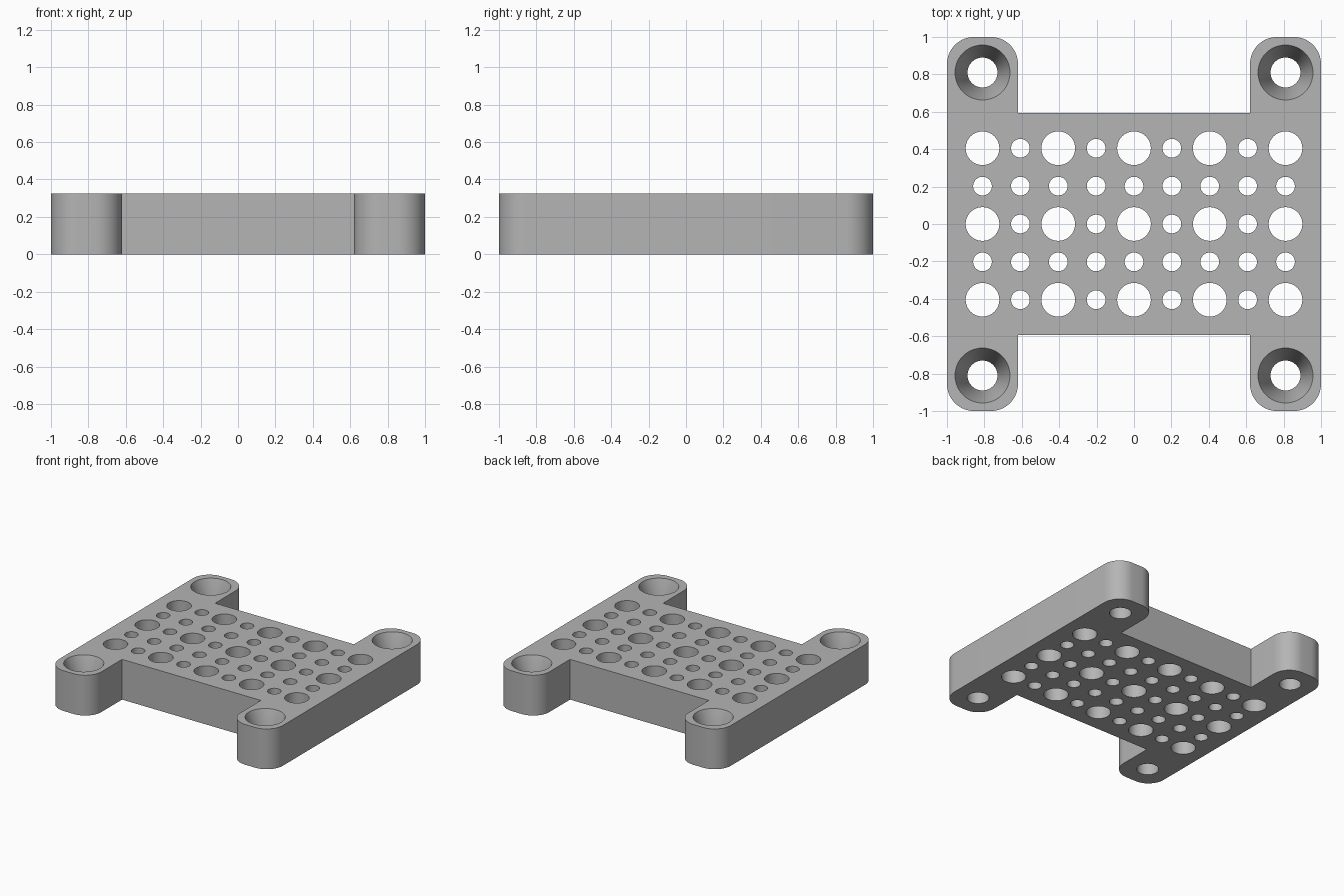
import bpy
import bmesh
import math

if "Cube" in bpy.data.objects:
    bpy.data.objects.remove(bpy.data.objects["Cube"])

HEIGHT = 0.325
PITCH = 0.2025
EAR_RADIUS = 0.145

grey = bpy.data.materials.new("grey_plastic")
grey.use_nodes = True
colour = (0.46, 0.46, 0.46, 1)
grey.diffuse_color = colour
grey.node_tree.nodes["Principled BSDF"].inputs["Base Color"].default_value = colour


def make_object(name, bm):
    bmesh.ops.recalc_face_normals(bm, faces=bm.faces[:])
    mesh = bpy.data.meshes.new(name)
    bm.to_mesh(mesh)
    bm.free()
    mesh.materials.append(grey)
    obj = bpy.data.objects.new(name, mesh)
    bpy.context.collection.objects.link(obj)
    return obj


def add_revolved(bm, x, y, rings, sides=48):
    """Closed round solid from (radius, z) rings, bottom to top."""
    loops = []
    for r, z in rings:
        loops.append([bm.verts.new((x + r * math.cos(math.tau * i / sides),
                                    y + r * math.sin(math.tau * i / sides), z))
                      for i in range(sides)])
    for low, high in zip(loops, loops[1:]):
        for i in range(sides):
            j = (i + 1) % sides
            bm.faces.new((low[i], low[j], high[j], high[i]))
    bm.faces.new(loops[0][::-1])
    bm.faces.new(loops[-1])


# Plate outline: a wide middle with four ears
outline = [(-1, -1), (-0.62, -1), (-0.62, -0.593), (0.62, -0.593),
           (0.62, -1), (1, -1), (1, 1), (0.62, 1),
           (0.62, 0.593), (-0.62, 0.593), (-0.62, 1), (-1, 1)]
bm = bmesh.new()
face = bm.faces.new([bm.verts.new((x, y, 0)) for x, y in outline])
top = bmesh.ops.extrude_face_region(bm, geom=[face])
bmesh.ops.translate(bm, vec=(0, 0, HEIGHT),
                    verts=[v for v in top["geom"] if isinstance(v, bmesh.types.BMVert)])

# Round the upright edges at the ear ends
ends = [e for e in bm.edges
        if abs(e.verts[0].co.z - e.verts[1].co.z) > 0.1 and abs(e.verts[0].co.y) > 0.9]
bmesh.ops.bevel(bm, geom=ends, offset=EAR_RADIUS, offset_type='OFFSET',
                segments=12, profile=0.5, affect='EDGES')
plate = make_object("mounting_plate", bm)

# Hole pattern: wide holes on every second grid point, narrow ones between
bm = bmesh.new()
for col in range(-4, 5):
    for row in range(-2, 3):
        radius = 0.09 if col % 2 == 0 and row % 2 == 0 else 0.05
        add_revolved(bm, col * PITCH, row * PITCH,
                     [(radius, -0.1), (radius, HEIGHT + 0.1)])

# Countersunk screw holes in the ears
for x in (-0.81, 0.81):
    for y in (-0.81, 0.81):
        add_revolved(bm, x, y, [(0.08, -0.1), (0.08, 0.13), (0.147, HEIGHT),
                                (0.147, HEIGHT + 0.1)])
cutter = make_object("hole_cutter", bm)
cutter.hide_render = True

# Cut the holes, then drop the cutter
cut = plate.modifiers.new("holes", 'BOOLEAN')
cut.operation = 'DIFFERENCE'
cut.solver = 'EXACT'
cut.object = cutter
bpy.context.view_layer.objects.active = plate
plate.select_set(True)
cutter.select_set(False)
bpy.ops.object.modifier_apply(modifier=cut.name)
bpy.data.objects.remove(cutter)

bpy.ops.object.shade_smooth_by_angle(angle=math.radians(30))
